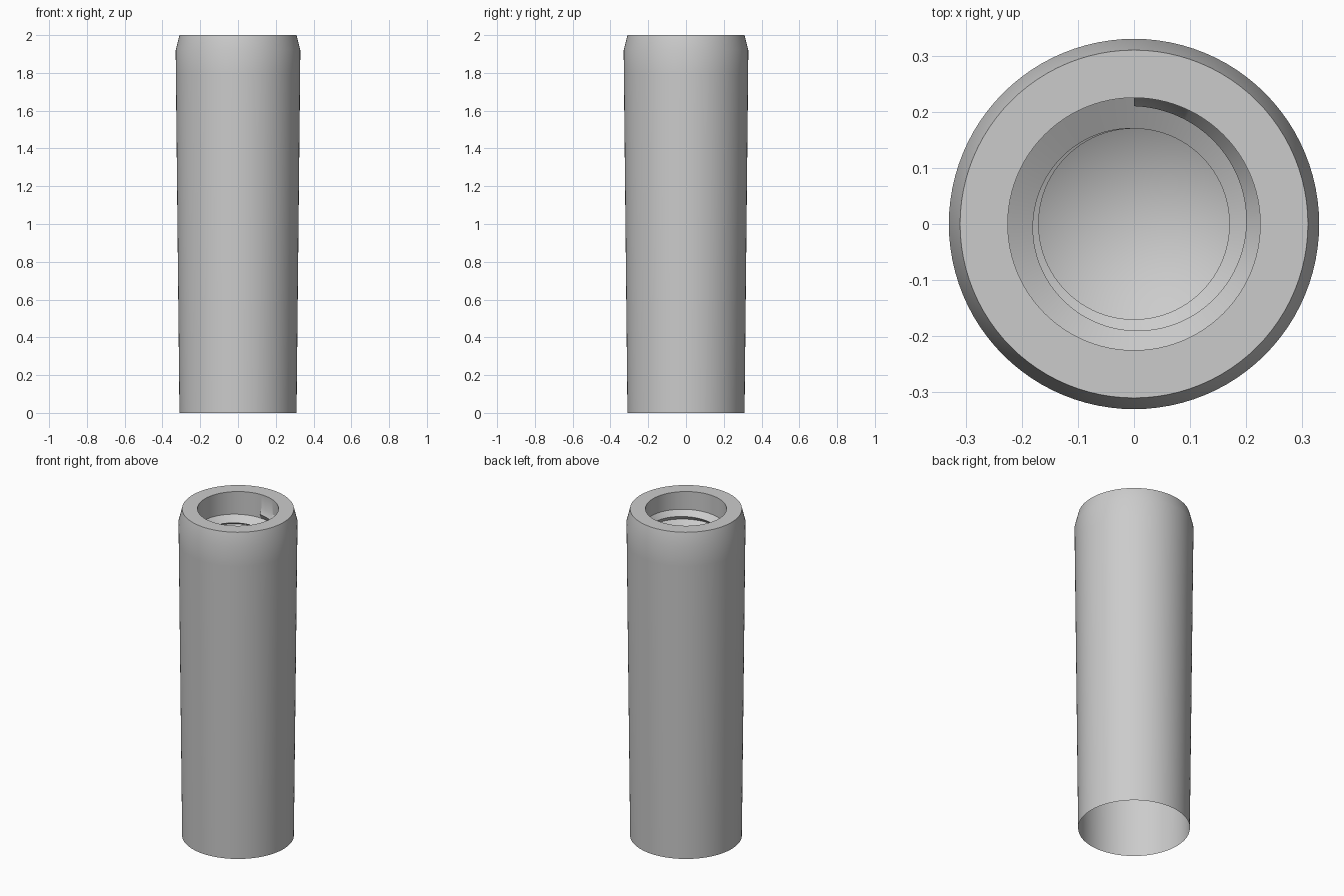
import bpy, bmesh, math

if "Cube" in bpy.data.objects:
    bpy.data.objects.remove(bpy.data.objects["Cube"])

SEG = 96
PITCH, START, TURNS = 0.06, 0.115, 11
ROOT, CREST = 0.225, 0.17

bm = bmesh.new()


def add_row(func):
    """One row of vertices around the axis; func(t) gives (radius, z), t in 0..1 clockwise."""
    row = []
    for i in range(SEG + 1):
        t = i / SEG
        a = math.pi / 2 - 2 * math.pi * t
        r, z = func(t)
        row.append(bm.verts.new((r * math.cos(a), r * math.sin(a), z)))
    return row


def ring(r, z):
    return add_row(lambda t: (r, z))


def helix_row(j):
    """Even rows are thread crests, odd rows are roots."""
    def point(t):
        z = 2 - START - PITCH * (j / 2 + t)
        if j % 2:
            return ROOT, z
        return (0.21 - (0.21 - CREST) * t if j == 0 else CREST), z
    return add_row(point)


def bridge(rows):
    for a, b in zip(rows, rows[1:]):
        for i in range(SEG):
            bm.faces.new((a[i], a[i + 1], b[i + 1], b[i]))


# Outer sleeve wall (open at the bottom), top chamfer and flat rim
rows = [ring(r, z) for r, z in
        [(0.31, 0), (0.329, 1.80), (0.33, 1.92), (0.31, 2.0), (ROOT, 2.0)]]

# Threaded bore
rows += [helix_row(j) for j in range(-1, 2 * TURNS)]

# Plain bore end and drilled conical bottom
end = 2 - START - PITCH * (TURNS + 1)
rows += [ring(CREST, end - 0.03), ring(CREST, end - 0.15)]
bridge(rows)
tip = bm.verts.new((0, 0, end - 0.25))
for i in range(SEG):
    bm.faces.new((rows[-1][i], rows[-1][i + 1], tip))

bmesh.ops.remove_doubles(bm, verts=bm.verts[:], dist=1e-5)
bmesh.ops.recalc_face_normals(bm, faces=bm.faces[:])

mesh = bpy.data.meshes.new("threaded_sleeve")
bm.to_mesh(mesh)
bm.free()
sleeve = bpy.data.objects.new("threaded_sleeve", mesh)
bpy.context.collection.objects.link(sleeve)
bpy.context.view_layer.objects.active = sleeve
sleeve.select_set(True)
bpy.ops.object.shade_smooth_by_angle(angle=math.radians(30))
